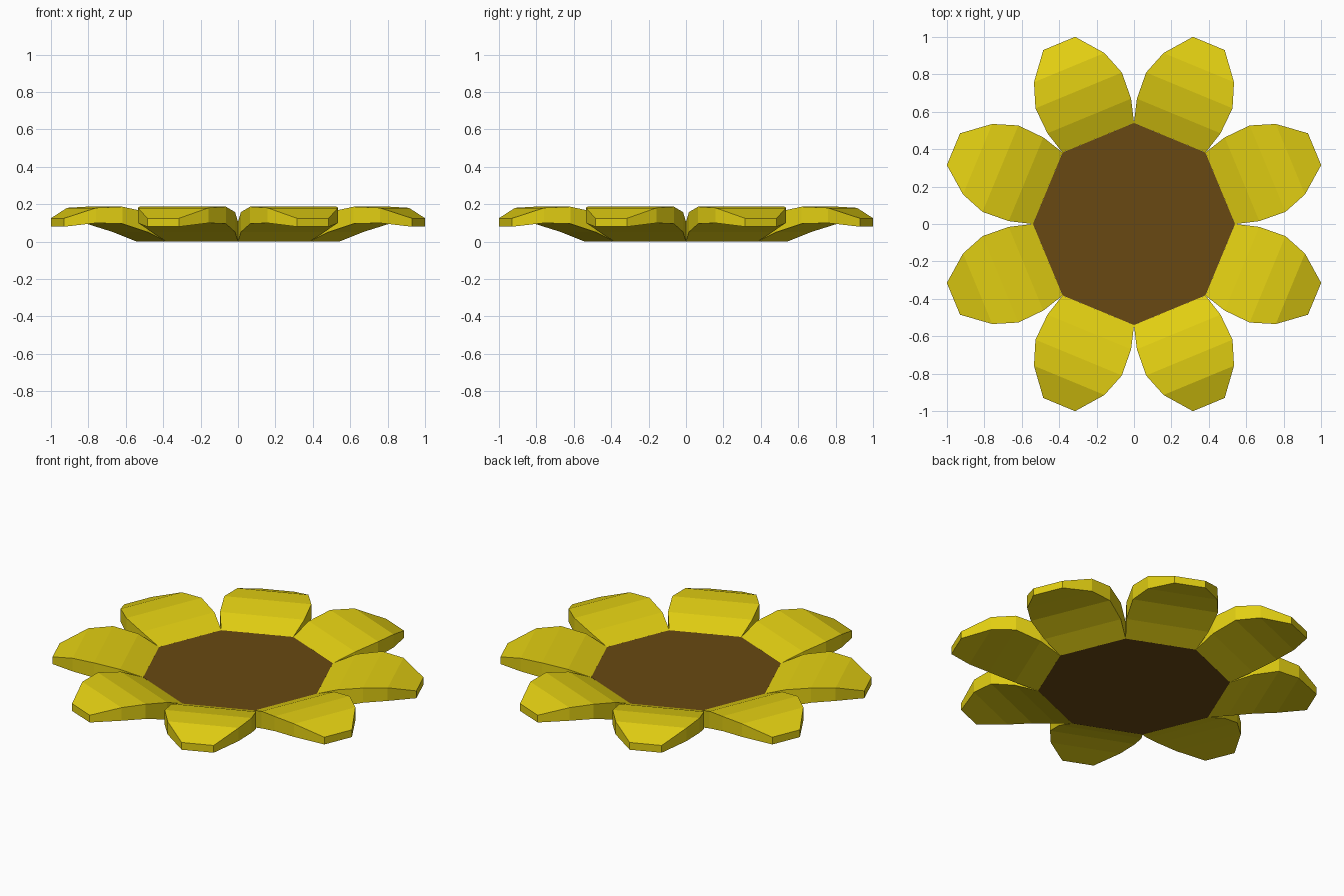
import bpy, bmesh
from math import pi, cos, sin
from mathutils import Matrix

if "Cube" in bpy.data.objects:
    bpy.data.objects.remove(bpy.data.objects["Cube"])


def make_object(name, bm, color):
    bmesh.ops.recalc_face_normals(bm, faces=bm.faces[:])
    mesh = bpy.data.meshes.new(name)
    bm.to_mesh(mesh)
    bm.free()
    mat = bpy.data.materials.new(name + "_color")
    mat.diffuse_color = color
    mat.use_nodes = True
    mat.node_tree.nodes["Principled BSDF"].inputs["Base Color"].default_value = mat.diffuse_color
    mesh.materials.append(mat)
    ob = bpy.data.objects.new(name, mesh)
    bpy.context.collection.objects.link(ob)
    return ob


# Brown octagonal centre
R, H = 0.54, 0.105
bm = bmesh.new()
rings = [[bm.verts.new((R * cos(i * pi / 4), R * sin(i * pi / 4), z)) for i in range(8)]
         for z in (0, H)]
bm.faces.new(rings[0])
bm.faces.new(rings[1])
for i in range(8):
    j = (i + 1) % 8
    bm.faces.new((rings[0][i], rings[0][j], rings[1][j], rings[1][i]))
make_object("flower_centre", bm, (0.14, 0.066, 0.006, 1))

# Petal stations: distance from centre, half width, bottom z, top z
stations = [(0.499, 0.207, 0.0, 0.105),
            (0.625, 0.242, 0.052, 0.158),
            (0.773, 0.250, 0.096, 0.187),
            (0.905, 0.204, 0.100, 0.181),
            (1.045, 0.092, 0.080, 0.125)]

# Eight arched petals, one along each side of the octagon
for k in range(8):
    bm = bmesh.new()
    loops = [[bm.verts.new(p) for p in ((u, -w, b), (u, w, b), (u, w, t), (u, -w, t))]
             for u, w, b, t in stations]
    for a, b in zip(loops, loops[1:]):
        for i in range(4):
            j = (i + 1) % 4
            bm.faces.new((a[i], a[j], b[j], b[i]))
    bm.faces.new(loops[0])
    bm.faces.new(loops[-1])
    bm.transform(Matrix.Rotation((k + 0.5) * pi / 4, 4, 'Z'))
    make_object("petal_%d" % (k + 1), bm, (0.76, 0.62, 0.006, 1))
